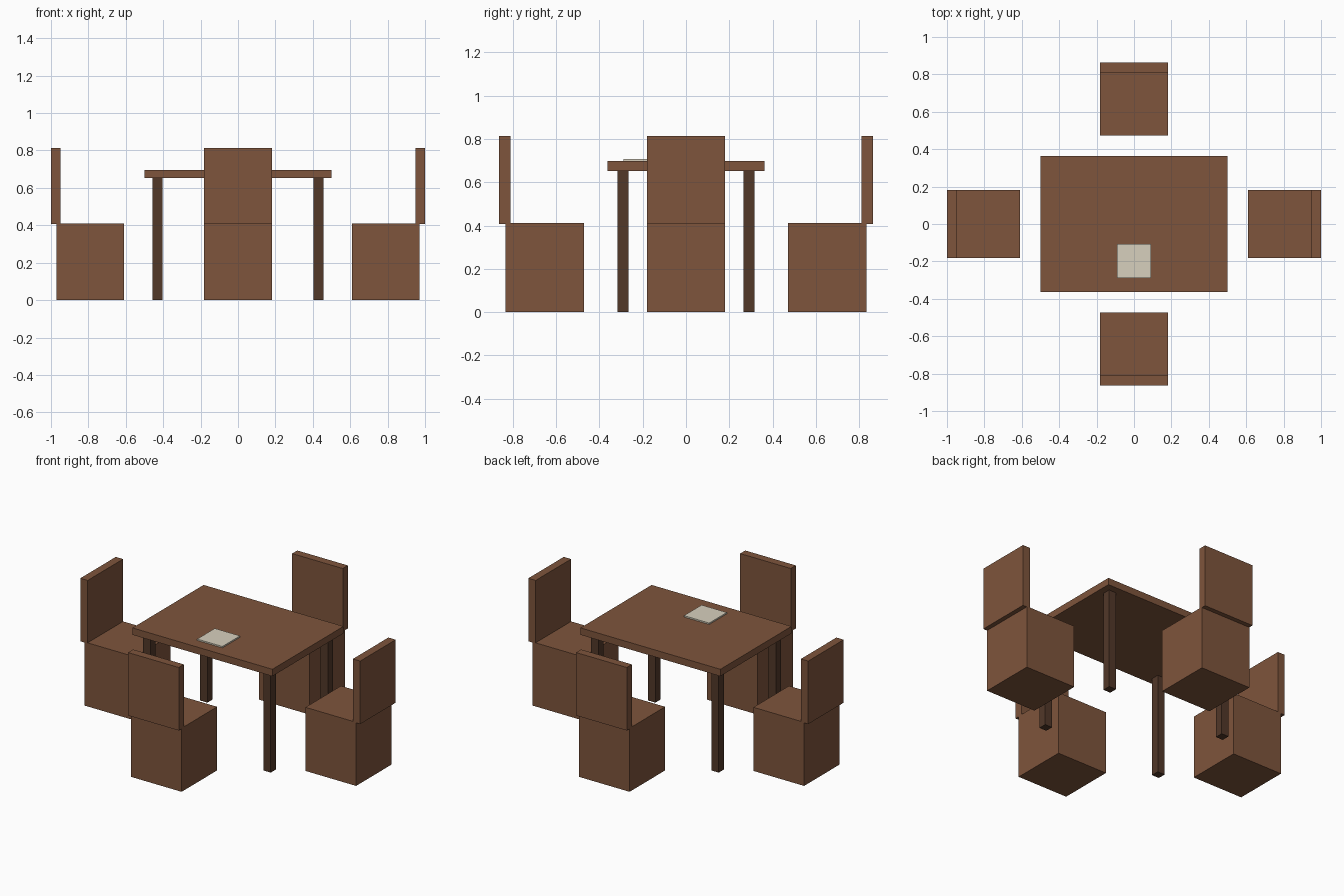
import bpy
import bmesh
from math import pi
from mathutils import Matrix, Vector

if "Cube" in bpy.data.objects:
    bpy.data.objects.remove(bpy.data.objects["Cube"])


def material(name, color):
    m = bpy.data.materials.new(name)
    m.diffuse_color = color
    m.use_nodes = True
    m.node_tree.nodes["Principled BSDF"].inputs["Base Color"].default_value = m.diffuse_color
    return m


wood = material("wood", (0.21, 0.09, 0.045, 1))
dark_wood = material("dark_wood", (0.085, 0.04, 0.022, 1))
paper = material("paper", (0.68, 0.63, 0.51, 1))


def box(name, lo, hi, mat, turn=0.0, shift=(0, 0, 0)):
    """Box between two corners, turned about z and then shifted."""
    lo, hi = Vector(lo), Vector(hi)
    bm = bmesh.new()
    place = (Matrix.Translation(shift) @ Matrix.Rotation(turn, 4, 'Z')
             @ Matrix.Translation((lo + hi) / 2) @ Matrix.Diagonal((*(hi - lo), 1)))
    bmesh.ops.create_cube(bm, size=1, matrix=place)
    mesh = bpy.data.meshes.new(name)
    bm.to_mesh(mesh)
    bm.free()
    mesh.materials.append(mat)
    obj = bpy.data.objects.new(name, mesh)
    bpy.context.collection.objects.link(obj)


# Table top, with a thin sheet lying on it
box("table_top", (-0.5, -0.363, 0.652), (0.5, 0.363, 0.697), wood)
box("sheet", (-0.09, -0.288, 0.697), (0.09, -0.108, 0.706), paper)

# Four square table legs
for side, x in (("left", -0.43), ("right", 0.43)):
    for end, y in (("front", -0.291), ("back", 0.291)):
        box(f"{end}_{side}_table_leg", (x - 0.026, y - 0.026, 0),
            (x + 0.026, y + 0.026, 0.652), dark_wood)

# Four chairs, each facing the table: solid seat block and overhanging back
for place, turn, shift in (("front", 0, (0, -0.653, 0)),
                           ("right", pi / 2, (0.79, 0, 0)),
                           ("back", pi, (0, 0.653, 0)),
                           ("left", -pi / 2, (-0.79, 0, 0))):
    box(f"{place}_chair_seat", (-0.181, -0.181, 0), (0.181, 0.181, 0.411), wood, turn, shift)
    box(f"{place}_chair_back", (-0.181, -0.21, 0.407), (0.181, -0.158, 0.814), wood, turn, shift)
